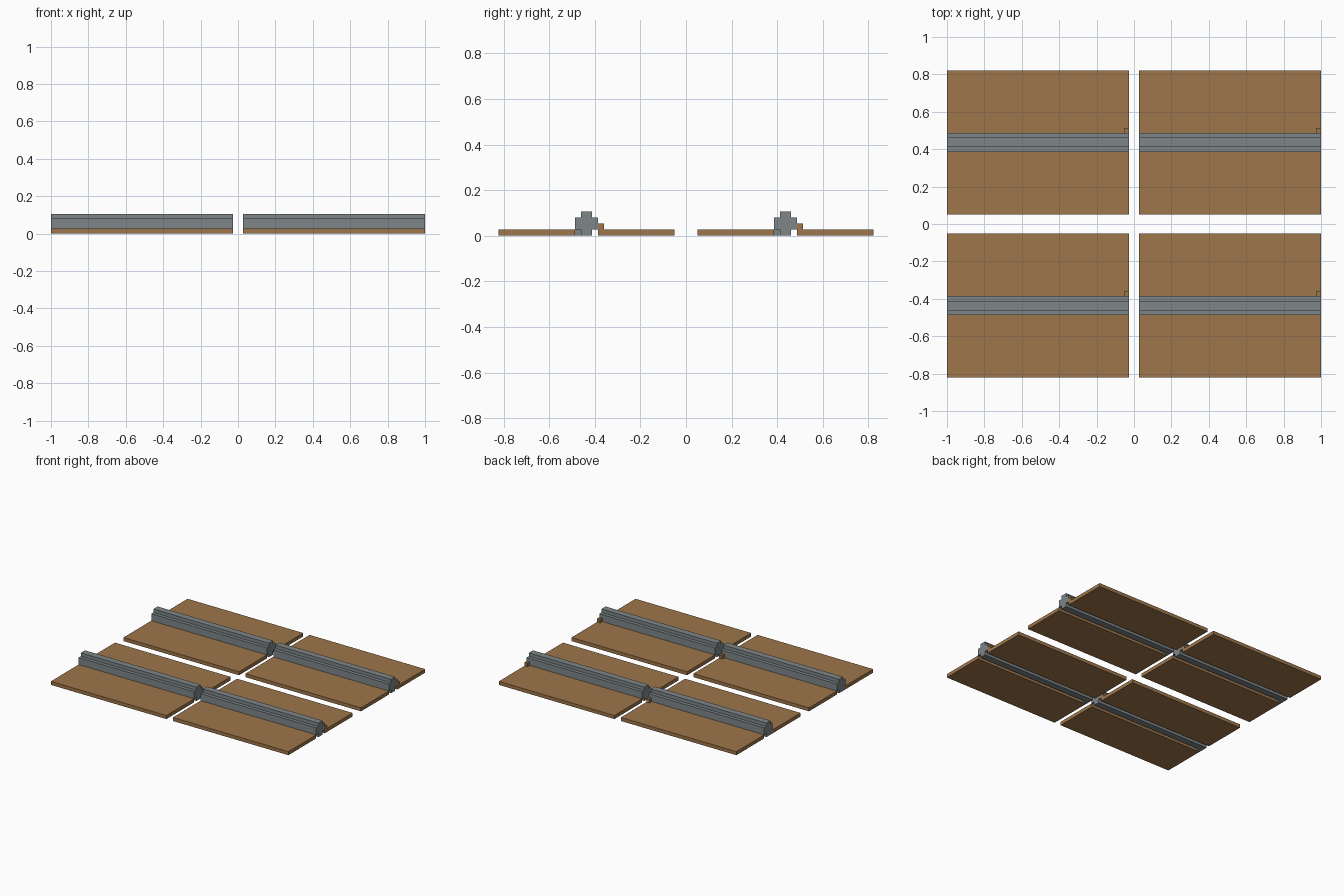
import bpy

if "Cube" in bpy.data.objects:
    bpy.data.objects.remove(bpy.data.objects["Cube"])

def material(name, rgb):
    m = bpy.data.materials.new(name)
    m.diffuse_color = (*rgb, 1)
    m.use_nodes = True
    m.node_tree.nodes["Principled BSDF"].inputs["Base Color"].default_value = m.diffuse_color
    return m

WOOD = material("brown wood", (0.34, 0.18, 0.07))
METAL = material("grey metal", (0.21, 0.24, 0.25))

HALF = 0.4865          # half length of a tile along x
T = 0.027              # board thickness
BODY, STEM = 0.051, 0.025

def extrude_x(name, profile, x0, x1, mat):
    """Solid from a (y, z) profile, counter-clockwise seen from +x."""
    n = len(profile)
    verts = [(x, y, z) for x in (x0, x1) for y, z in profile]
    faces = [tuple(reversed(range(n))), tuple(range(n, 2 * n))]
    faces += [(i, (i + 1) % n, (i + 1) % n + n, i + n) for i in range(n)]
    me = bpy.data.meshes.new(name)
    me.from_pydata(verts, [], faces)
    me.materials.append(mat)
    ob = bpy.data.objects.new(name, me)
    bpy.context.collection.objects.link(ob)
    return ob

def rect(y0, y1, z0, z1):
    return [(y0, z0), (y1, z0), (y1, z1), (y0, z1)]

# Stepped cross-shaped beam section
half = [(STEM, 0), (STEM, T), (BODY, T), (BODY, 0.08), (STEM, 0.08), (STEM, 0.106)]
beam_profile = half + [(-y, z) for y, z in reversed(half)]

for sx in (-1, 1):
    for sy in (-1, 1):
        parts = [
            # Two boards with a slot between them
            extrude_x("front_board", rect(-0.3855, -BODY, 0, T), -HALF, HALF, WOOD),
            extrude_x("back_board", rect(BODY, 0.3855, 0, T), -HALF, HALF, WOOD),
            # Rail standing in the slot
            extrude_x("rail", beam_profile, -HALF, HALF, METAL),
            # Small stop block on the board, and key in the slot at the other end
            extrude_x("stop_block", rect(BODY, 0.077, T, 0.054), HALF - 0.026, HALF, WOOD),
            extrude_x("slot_key", rect(-BODY, -STEM, 0, T), -HALF, -HALF + 0.026, METAL),
        ]
        for p in parts:
            p.location = (sx * 0.5135, sy * 0.4365, 0)
